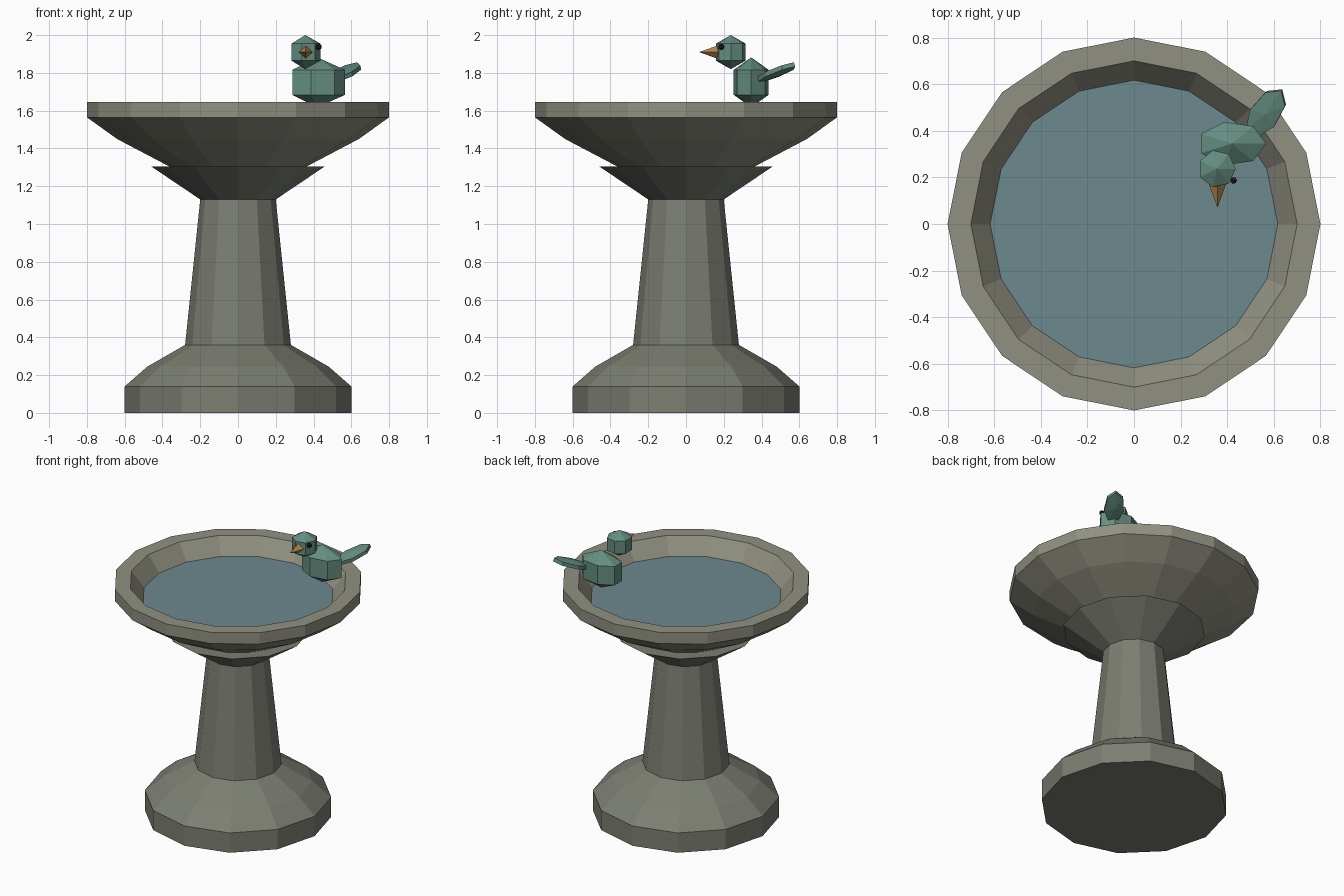
import bpy, bmesh, math
from mathutils import Matrix, Vector, Euler

if "Cube" in bpy.data.objects:
    bpy.data.objects.remove(bpy.data.objects["Cube"])


def material(name, color):
    m = bpy.data.materials.new(name)
    m.diffuse_color = (*color, 1)
    m.use_nodes = True
    m.node_tree.nodes["Principled BSDF"].inputs["Base Color"].default_value = m.diffuse_color
    return m


stone = material("stone", (0.20, 0.21, 0.17))
pale_stone = material("pale_stone", (0.28, 0.28, 0.22))
water_blue = material("water_blue", (0.15, 0.25, 0.27))
teal = material("teal", (0.13, 0.27, 0.22))
orange = material("orange", (0.45, 0.24, 0.07))
black = material("black", (0.01, 0.01, 0.015))


def lathe(name, profile, sides, mat, matrix=Matrix()):
    """Revolve (radius, z) points around z; radius 0 makes a pole, open ends get caps."""
    bm = bmesh.new()
    rings = []
    for r, z in profile:
        n = sides if r > 0 else 1
        rings.append([bm.verts.new((r * math.cos(2 * math.pi * i / sides),
                                    r * math.sin(2 * math.pi * i / sides), z))
                      for i in range(n)])
    for a, b in zip(rings, rings[1:]):
        for i in range(sides):
            j = (i + 1) % sides
            if len(a) == 1:
                bm.faces.new((a[0], b[j], b[i]))
            elif len(b) == 1:
                bm.faces.new((a[i], a[j], b[0]))
            else:
                bm.faces.new((a[i], a[j], b[j], b[i]))
    for ring in (rings[0], rings[-1]):
        if len(ring) > 1:
            bm.faces.new(ring)
    bmesh.ops.recalc_face_normals(bm, faces=bm.faces[:])
    mesh = bpy.data.meshes.new(name)
    bm.to_mesh(mesh)
    bm.free()
    mesh.materials.append(mat)
    ob = bpy.data.objects.new(name, mesh)
    ob.matrix_world = matrix
    bpy.context.collection.objects.link(ob)
    return ob


def blob(name, loc, size, mat, rot=(0, 0, 0)):
    """Coarse seven-sided ellipsoid."""
    s = math.sin(math.pi / 3)
    return lathe(name, [(0, -1), (s, -0.5), (s, 0.5), (0, 1)], 7, mat,
                 Matrix.LocRotScale(Vector(loc), Euler(rot), Vector(size)))


# Pedestal
lathe("base", [(0.60, 0), (0.60, 0.14), (0.48, 0.245), (0.28, 0.36)], 12, stone)
lathe("column", [(0.28, 0.36), (0.20, 1.13)], 12, stone)
lathe("capital", [(0.20, 1.13), (0.46, 1.305)], 12, stone)

# Basin and water
lathe("bowl", [(0.355, 1.30), (0.64, 1.45), (0.80, 1.565), (0.80, 1.645),
               (0.70, 1.645), (0.61, 1.525)], 16, pale_stone)
lathe("water", [(0.612, 1.526), (0.617, 1.535)], 16, water_blue)

# Bird
blob("bird_body", (0.42, 0.345, 1.75), (0.17, 0.11, 0.132), teal)
blob("bird_head", (0.356, 0.237, 1.91), (0.0935, 0.0935, 0.09), teal)
blob("bird_tail", (0.566, 0.478, 1.802), (0.145, 0.075, 0.024), teal,
     (0, -math.radians(20), math.radians(55)))
blob("bird_eye", (0.427, 0.187, 1.938), (0.017, 0.017, 0.017), black)
lathe("bird_beak", [(0.04, 0), (0, 0.11)], 4, orange,
      Matrix.Translation((0.358, 0.18, 1.91)) @ Matrix.Rotation(math.pi / 2, 4, 'X'))
